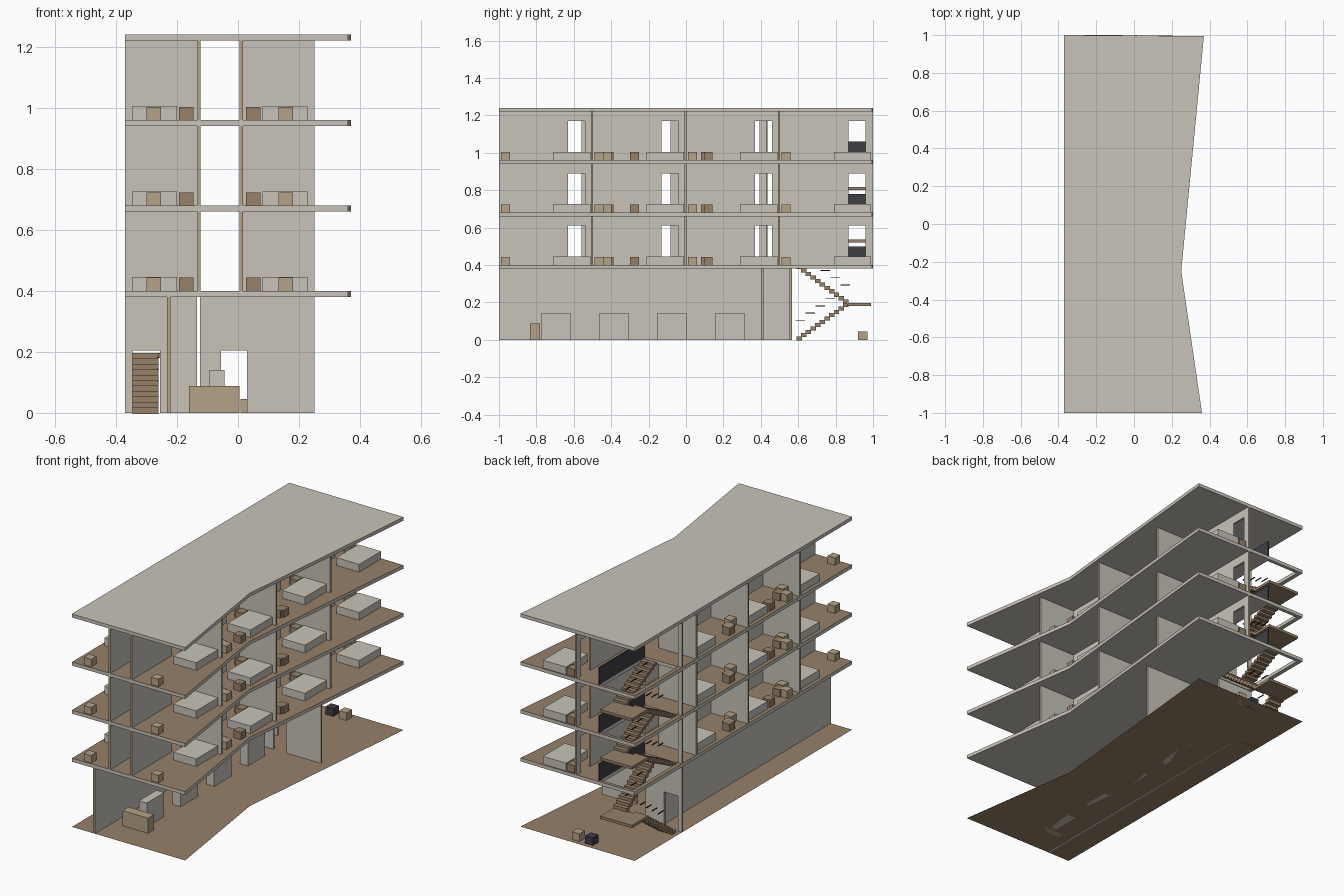
import bpy, bmesh
from mathutils import Vector

cube = bpy.data.objects.get("Cube")
if cube:
    bpy.data.objects.remove(cube, do_unlink=True)


def material(name, rgb):
    m = bpy.data.materials.new(name)
    m.use_nodes = True
    m.diffuse_color = (*rgb, 1)
    bsdf = next(n for n in m.node_tree.nodes if n.type == 'BSDF_PRINCIPLED')
    bsdf.inputs["Base Color"].default_value = (*rgb, 1)
    bsdf.inputs["Roughness"].default_value = 0.9
    return m


STONE = material("pale stone", (0.58, 0.55, 0.49))
TAN = material("tan wood", (0.46, 0.36, 0.24))
BROWN = material("brown wood", (0.31, 0.22, 0.14))
DARK = material("dark charcoal", (0.05, 0.05, 0.06))
BLACK = material("black metal", (0.01, 0.01, 0.01))


def add_box(bm, x, y, z):
    """Box from three (low, high) ranges."""
    v = [bm.verts.new((a, b, c)) for c in z for b in y for a in x]
    for q in ((0, 2, 3, 1), (4, 5, 7, 6), (0, 1, 5, 4),
              (2, 6, 7, 3), (0, 4, 6, 2), (1, 3, 7, 5)):
        bm.faces.new([v[i] for i in q])


def finish(name, bm, mats, rule=None):
    bm.normal_update()
    if rule:
        for f in bm.faces:
            f.material_index = rule(f)
    me = bpy.data.meshes.new(name)
    bm.to_mesh(me)
    bm.free()
    for m in mats:
        me.materials.append(m)
    ob = bpy.data.objects.new(name, me)
    bpy.context.collection.objects.link(ob)
    return ob


def box(name, x, y, z, mat):
    bm = bmesh.new()
    add_box(bm, x, y, z)
    return finish(name, bm, [mat])


def prism(bm, outline, z0, height):
    f = bm.faces.new([bm.verts.new((x, y, z0)) for x, y in outline])
    if not height:
        return
    f.normal_update()
    top = bmesh.ops.extrude_face_region(bm, geom=[f])
    verts = [g for g in top["geom"] if isinstance(g, bmesh.types.BMVert)]
    bmesh.ops.translate(bm, verts=verts, vec=Vector((0, 0, height)))
    bmesh.ops.recalc_face_normals(bm, faces=bm.faces[:])


def wall(name, axis, pos, span, z, doors=(), door_top=0.0):
    """Straight wall with door openings and tan end faces."""
    bm = bmesh.new()
    across = (pos - T / 2, pos + T / 2)

    def piece(run, zz):
        if axis == 'x':
            add_box(bm, run, across, zz)
        else:
            add_box(bm, across, run, zz)
    at = span[0]
    for a, b in doors:
        piece((at, a), z)
        piece((a, b), (door_top, z[1]))
        at = b
    piece((at, span[1]), z)
    k = 0 if axis == 'x' else 1
    finish(name, bm, [STONE, TAN], lambda f: int(abs(f.normal[k]) > 0.9))


T = 0.011                       # wall thickness
SLAB = 0.02
FLOORS = (0.40, 0.68, 0.96)
STOREY = 0.28
W = 0.37
STAIR_X, STAIR_Y = (-0.345, -0.135), (0.57, 0.98)
OUTLINE = [(-W, -1), (0.36, -1), (0.25, -0.25), (W, 0.995), (-W, 1)]

# Ground sheet and roof
bm = bmesh.new()
prism(bm, OUTLINE, 0, 0)
finish("ground_floor", bm, [BROWN])
bm = bmesh.new()
prism(bm, OUTLINE, FLOORS[-1] + STOREY - SLAB, SLAB)
finish("roof", bm, [STONE])

# Floor slabs with a stairwell opening framed by a thin rim
for n, z in enumerate(FLOORS, 1):
    sx, sy = STAIR_X, STAIR_Y
    bm = bmesh.new()
    prism(bm, OUTLINE[:4] + [(sx[1], 1), (sx[1], sy[0]), (-W, sy[0])], z - SLAB, SLAB)
    prism(bm, [(-W, sy[0]), (sx[0], sy[0]), (sx[0], sy[1]), (sx[1], sy[1]),
               (sx[1], 1), (-W, 1)], z - SLAB, SLAB)
    finish(f"floor_slab_{n}", bm, [STONE, BROWN], lambda f: int(f.normal.z > 0.9))

# Ground storey walls
GZ = (0, FLOORS[0] - SLAB)
wall("lobby_side_wall", 'y', -0.227, (-1, 0.555), GZ)
wall("stair_wall", 'x', 0.56, (-W, -0.135), GZ, [(-0.345, -0.255)], 0.205)
wall("lobby_back_wall", 'x', 0.41, (-0.125, 0.25), GZ, [(-0.055, 0.03)], 0.205)

# Lobby furniture
box("reception_counter", (-0.16, 0.005), (-0.835, -0.78), (0, 0.088), TAN)
for n in range(4):
    y = -0.775 + n * 0.31
    box(f"lobby_block_{n}", (-0.095, -0.045), (y, y + 0.16), (0, 0.14), STONE)
box("yard_seat_tan", (0.008, 0.056), (0.92, 0.97), (0, 0.045), TAN)
box("yard_seat_dark", (-0.08, -0.03), (0.92, 0.97), (0, 0.045), DARK)

# Upper storeys: corridor walls, partitions and bedroom furniture
RIGHT_ROOMS = [-1, -0.5, 0, 0.5]
LEFT_ROOMS = [-1, -0.523, -0.047]
LEFT_END = 0.43
MIRROR = -0.12                  # twice the corridor centre line


def furnish(tag, starts, length, flip, z):
    def item(name, x, y, h, mat):
        if flip:
            x = (MIRROR - x[1], MIRROR - x[0])
        box(f"{tag}_{name}", x, y, (z, z + h), mat)

    def cube_at(name, x, y, mat):
        item(name, (x, x + 0.048), (y, y + 0.048), 0.043, mat)
    for n, s in enumerate(starts):
        end = s + length
        item(f"bed_{n}", (0.08, 0.228), (end - 0.21, end - 0.01), 0.045, STONE)
        cube_at(f"nightstand_{n}", 0.026, end - 0.06, BROWN)
        cube_at(f"stool_{n}", 0.132, s + 0.01, TAN)
        if n == 1:
            cube_at("side_seat", 0.19, s + 0.055, TAN)
            cube_at("corner_seat", 0.15, s + 0.065, BROWN)
            cube_at("edge_seat", 0.18, s + 0.2, BROWN)
        if n == 2:
            cube_at("side_seat", 0.17, s + 0.08, TAN if flip else BROWN)
            cube_at("edge_seat", 0.18, s + 0.095, BROWN)


for n, z in enumerate(FLOORS, 1):
    zz = (z, z + STOREY - SLAB)
    wall(f"right_corridor_wall_{n}", 'y', 0.011, (-1, 1), zz,
         [(s + 0.37, s + 0.46) for s in RIGHT_ROOMS], z + 0.21)
    wall(f"left_corridor_wall_{n}", 'y', -0.128, (-1, LEFT_END), zz,
         [(s + 0.35, s + 0.44) for s in LEFT_ROOMS], z + 0.21)
    for y in RIGHT_ROOMS[1:]:
        wall(f"right_partition_{n}", 'x', y - 0.003, (0.0165, 0.25), zz)
    for y in LEFT_ROOMS[1:] + [LEFT_END]:
        wall(f"left_partition_{n}", 'x', y, (-W, -0.1335), zz)
    wall(f"stair_pier_{n}", 'x', 0.56, (-W, -0.345), zz)
    box(f"stair_guard_{n}", (-0.136, -0.13), (0.57, 0.99), (z, z + 0.1), DARK)
    furnish(f"right_{n}", RIGHT_ROOMS, 0.5, False, z)
    furnish(f"left_{n}", LEFT_ROOMS, 0.477, True, z)

# Two-flight staircases with landings and short rail bars
STEPS, Y0, Y1 = 11, 0.59, 0.865
LOW_X, HIGH_X = (-0.345, -0.26), (-0.225, -0.14)


def staircase(n, z0, z1):
    mid = z0 + (z1 - z0) * 0.49
    run = (Y1 - Y0) / STEPS
    bm = bmesh.new()
    for xs, za, zb in ((LOW_X, z0, mid), (HIGH_X, z1, mid)):
        rise = (zb - za) / STEPS
        for i in range(STEPS):
            y, top = Y0 + i * run, max(za + i * rise, za + (i + 1) * rise)
            add_box(bm, xs, (y, y + run + 0.004), (top - abs(rise) - 0.004, top))
    add_box(bm, (LOW_X[0], HIGH_X[1]), (0.86, 0.99), (mid - 0.016, mid))
    finish(f"staircase_{n}", bm, [BROWN])
    bm = bmesh.new()
    for i in range(4):
        y = 0.61 + i * 0.054
        slope = (mid - z0) / (Y1 - Y0)
        low = z0 + 0.09 + (y - Y0) * slope
        add_box(bm, (-0.265, -0.26), (y - 0.025, y + 0.025), (low - 0.002, low + 0.002))
        y = 0.69 + i * 0.054
        high = z1 + 0.08 - (y - Y0) * slope
        if high < z1 - SLAB or z0 > 0:
            add_box(bm, (-0.225, -0.22), (y - 0.025, y + 0.025),
                    (high - 0.002, high + 0.002))
    finish(f"stair_rail_bars_{n}", bm, [BLACK])


levels = (0,) + FLOORS
for n in range(3):
    staircase(n, levels[n], levels[n + 1])
